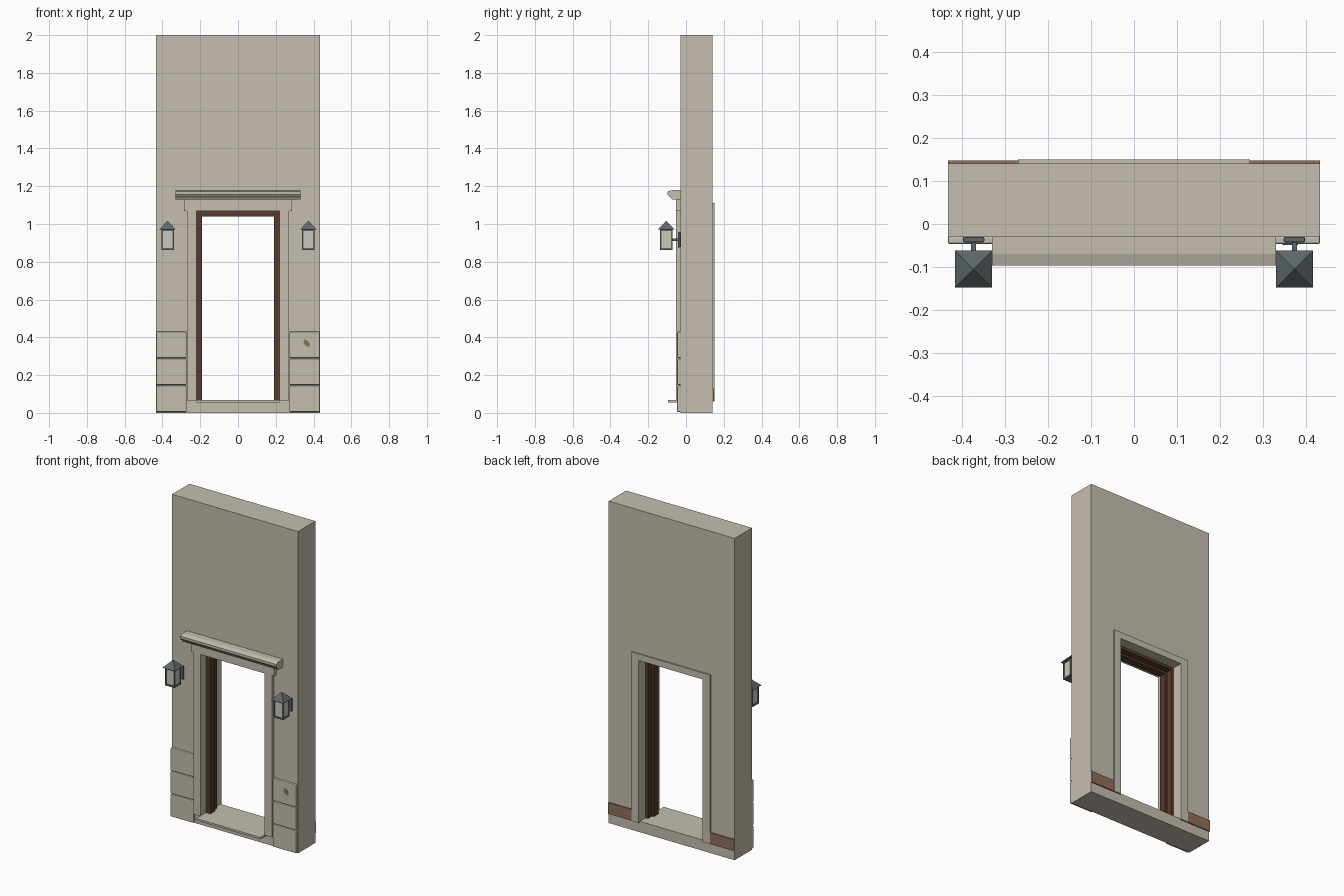
import bpy, bmesh, math
from mathutils import Vector

if "Cube" in bpy.data.objects:
    bpy.data.objects.remove(bpy.data.objects["Cube"])


def material(name, rgb):
    m = bpy.data.materials.new(name)
    m.diffuse_color = (*rgb, 1)
    m.use_nodes = True
    m.node_tree.nodes["Principled BSDF"].inputs["Base Color"].default_value = m.diffuse_color
    return m


PLASTER = material("beige plaster", (0.56, 0.52, 0.43))
WOOD = material("dark brown wood", (0.10, 0.043, 0.025))
CLAY = material("reddish brown clay", (0.28, 0.155, 0.10))
METAL = material("grey iron", (0.115, 0.14, 0.145))
GLASS = material("pale lantern glass", (0.60, 0.58, 0.50))


def finish(name, bm, mat):
    bmesh.ops.recalc_face_normals(bm, faces=bm.faces)
    me = bpy.data.meshes.new(name)
    bm.to_mesh(me)
    bm.free()
    me.materials.append(mat)
    ob = bpy.data.objects.new(name, me)
    bpy.context.collection.objects.link(ob)
    return ob


def prism(name, polys, shift, mat):
    """Extrude one or more flat outlines of 3D points along a vector."""
    bm = bmesh.new()
    for p in polys:
        bm.faces.new([bm.verts.new(v) for v in p])
    bmesh.ops.remove_doubles(bm, verts=bm.verts, dist=1e-5)
    ext = bmesh.ops.extrude_face_region(bm, geom=bm.faces[:], use_keep_orig=True)
    moved = [g for g in ext["geom"] if isinstance(g, bmesh.types.BMVert)]
    bmesh.ops.translate(bm, verts=moved, vec=Vector(shift))
    return finish(name, bm, mat)


def box(name, x0, x1, y0, y1, z0, z1, mat, bevel=0):
    bm = bmesh.new()
    bmesh.ops.create_cube(bm, size=1)
    for v in bm.verts:
        v.co = ((x0 + x1) / 2 + v.co.x * (x1 - x0),
                (y0 + y1) / 2 + v.co.y * (y1 - y0),
                (z0 + z1) / 2 + v.co.z * (z1 - z0))
    if bevel:
        bmesh.ops.bevel(bm, geom=bm.edges[:], offset=bevel, segments=2,
                        profile=0.5, affect='EDGES')
    return finish(name, bm, mat)


def arch(name, wo, zo, wi, zi, z0, y0, y1, mat, ear=None):
    """Upside-down U around a doorway; ear = (half width, start height)."""
    half = [(wi, z0), (wo, z0)]
    if ear:
        half += [(wo, ear[1]), (ear[0], ear[1]), (ear[0], zo)]
    else:
        half += [(wo, zo)]
    left = [(-x, z) for x, z in reversed(half)]
    pts = [(wi, zi)] + half + left + [(-wi, zi)]
    return prism(name, [[(x, y0, z) for x, z in pts]], (0, y1 - y0, 0), mat)


W, HOLE, FLOOR, TOP = 0.433, 0.22, 0.06, 1.07
FRONT, BACK = -0.03, 0.141

# wall with doorway
outer = [(-W, 0), (W, 0), (W, 2), (-W, 2)]
inner = [(-HOLE, FLOOR), (HOLE, FLOOR), (HOLE, TOP), (-HOLE, TOP)]
ring = []
for i in range(4):
    j = (i + 1) % 4
    ring.append([(x, FRONT, z) for x, z in (outer[i], outer[j], inner[j], inner[i])])
prism("wall", ring, (0, BACK - FRONT, 0), PLASTER)

# door surrounds, wooden frame and threshold
arch("front_surround", 0.27, 1.13, HOLE, TOP, 0.065, -0.053, FRONT, PLASTER, (0.285, 1.07))
arch("back_surround", 0.27, 1.11, HOLE, TOP, 0.06, BACK, 0.15, PLASTER)
arch("door_frame", HOLE, TOP, 0.203, 1.053, FLOOR, 0.0, 0.085, WOOD)
arch("door_stop", 0.204, 1.054, 0.19, 1.04, FLOOR, 0.0, 0.045, WOOD)
box("threshold", -HOLE, HOLE, -0.095, BACK, 0.055, 0.067, PLASTER)

# moulded cornice over the door
profile = [(-0.03, 1.18), (-0.07, 1.18), (-0.097, 1.172), (-0.097, 1.157),
           (-0.09, 1.147), (-0.08, 1.14), (-0.074, 1.13), (-0.03, 1.13)]
prism("cornice", [[(-0.33, y, z) for y, z in profile]], (0.66, 0, 0), PLASTER)

# chipped patch on the right upper block
chip = [(0.345, 0.372), (0.352, 0.388), (0.366, 0.384), (0.377, 0.372),
        (0.382, 0.358), (0.372, 0.348), (0.358, 0.356)]
prism("chipped_patch", [[(x, -0.0485, z) for x, z in chip]], (0, 0.003, 0), CLAY)


def lantern(cx, side):
    cy, r = -0.105, 0.033
    # pyramid roof
    bm = bmesh.new()
    base = [bm.verts.new((cx + a * 0.043, cy + b * 0.043, 0.972))
            for a, b in ((-1, -1), (1, -1), (1, 1), (-1, 1))]
    tip = bm.verts.new((cx, cy, 1.017))
    bm.faces.new(base)
    for i in range(4):
        bm.faces.new((base[i], base[(i + 1) % 4], tip))
    finish(side + "_lantern_roof", bm, METAL)
    # glass, posts and rails
    g = r - 0.004
    box(side + "_lantern_glass", cx - g, cx + g, cy - g, cy + g, 0.868, 0.972, GLASS)
    box(side + "_lantern_base", cx - r, cx + r, cy - r, cy + r, 0.862, 0.872, METAL)
    box(side + "_lantern_top_rail", cx - r, cx + r, cy - r, cy + r, 0.964, 0.974, METAL)
    t = 0.004
    for a in (-1, 1):
        for b in (-1, 1):
            px, py = cx + a * (r - t), cy + b * (r - t)
            box(side + "_lantern_post", px - t, px + t, py - t, py + t, 0.866, 0.97, METAL)
    # bracket arm and wall plate
    box(side + "_lantern_arm", cx - 0.006, cx + 0.006, -0.075, -0.035, 0.91, 0.922, METAL)
    box(side + "_lantern_plate", cx - 0.025, cx + 0.025, -0.043, FRONT, 0.875, 0.957, METAL, 0.004)


for s, side in ((-1, "left"), (1, "right")):
    lantern(s * 0.373, side)
    # stacked base blocks
    for i in range(3):
        x0, x1 = sorted((s * 0.272, s * W))
        z = 0.005 + i * 0.143
        box(side + "_base_block", x0, x1, -0.047, FRONT + 0.002, z, z + 0.139, PLASTER, 0.005)
    # skirting on the back
    x0, x1 = sorted((s * 0.27, s * W))
    box(side + "_skirting", x0, x1, BACK, 0.148, 0.06, 0.13, CLAY)
